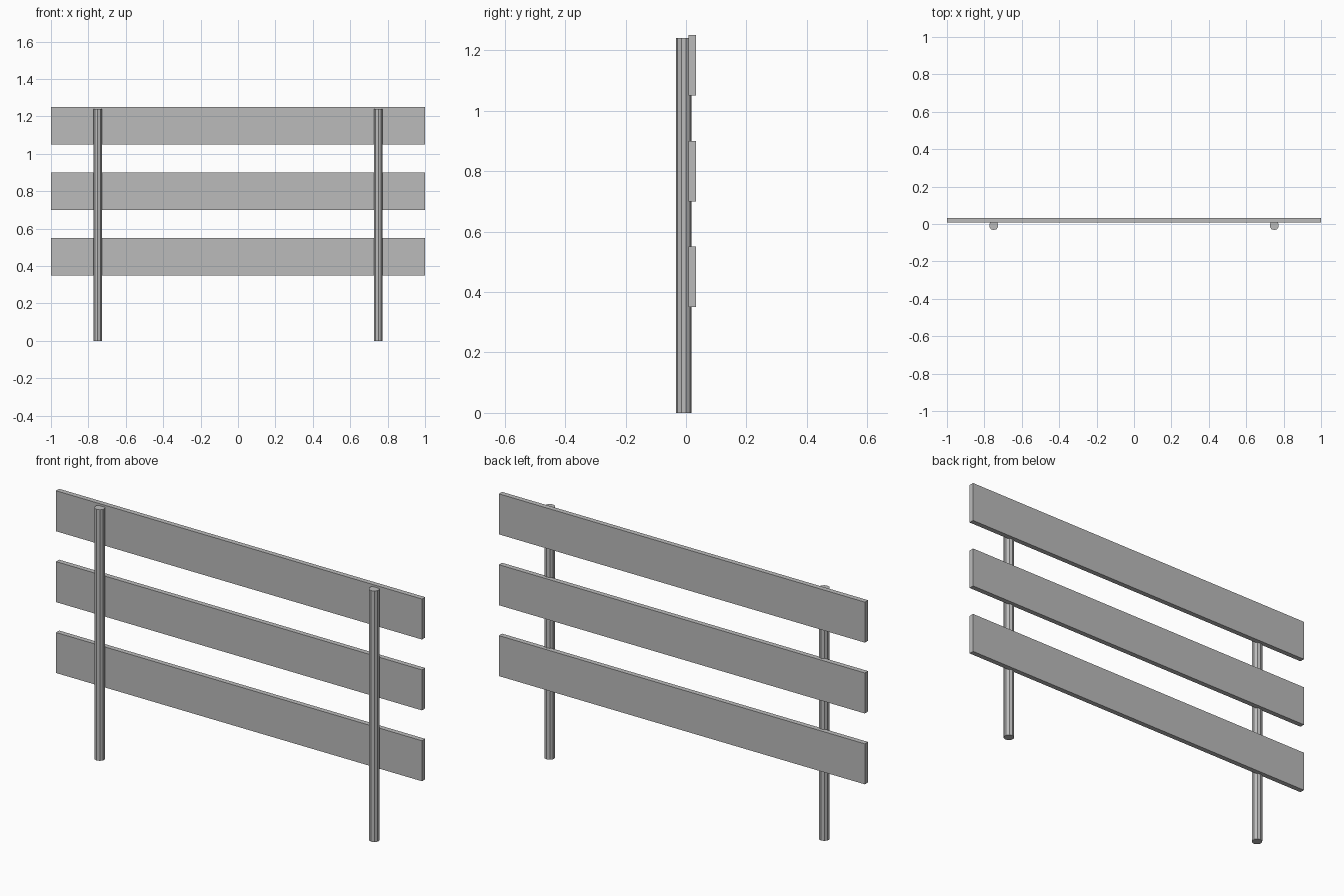
import bpy

cube = bpy.data.objects.get("Cube")
if cube:
    bpy.data.objects.remove(cube, do_unlink=True)

# Single plain grey for the whole fence
GREY = (0.5, 0.5, 0.5, 1)
grey = bpy.data.materials.new("plain_grey")
grey.use_nodes = True
grey.diffuse_color = GREY
grey.node_tree.nodes["Principled BSDF"].inputs["Base Color"].default_value = GREY


def finish(name):
    obj = bpy.context.object
    obj.name = name
    obj.data.materials.append(grey)
    return obj


# Horizontal boards
BOARD_HEIGHT, BOARD_DEPTH, BOARD_Y = 0.2, 0.025, 0.02
for name, z in (("lower", 0.45), ("middle", 0.8), ("upper", 1.15)):
    bpy.ops.mesh.primitive_cube_add(size=1, location=(0, BOARD_Y, z))
    board = finish(name + "_board")
    board.scale = (2, BOARD_DEPTH, BOARD_HEIGHT)

# Round faceted posts, slightly set into the boards
POST_HEIGHT, POST_RADIUS, POST_Y = 1.24, 0.025, -0.0075
for name, x in (("right", -0.75), ("left", 0.75)):
    bpy.ops.mesh.primitive_cylinder_add(
        vertices=10, radius=POST_RADIUS, depth=POST_HEIGHT,
        location=(x, POST_Y, POST_HEIGHT / 2))
    finish(name + "_post")
